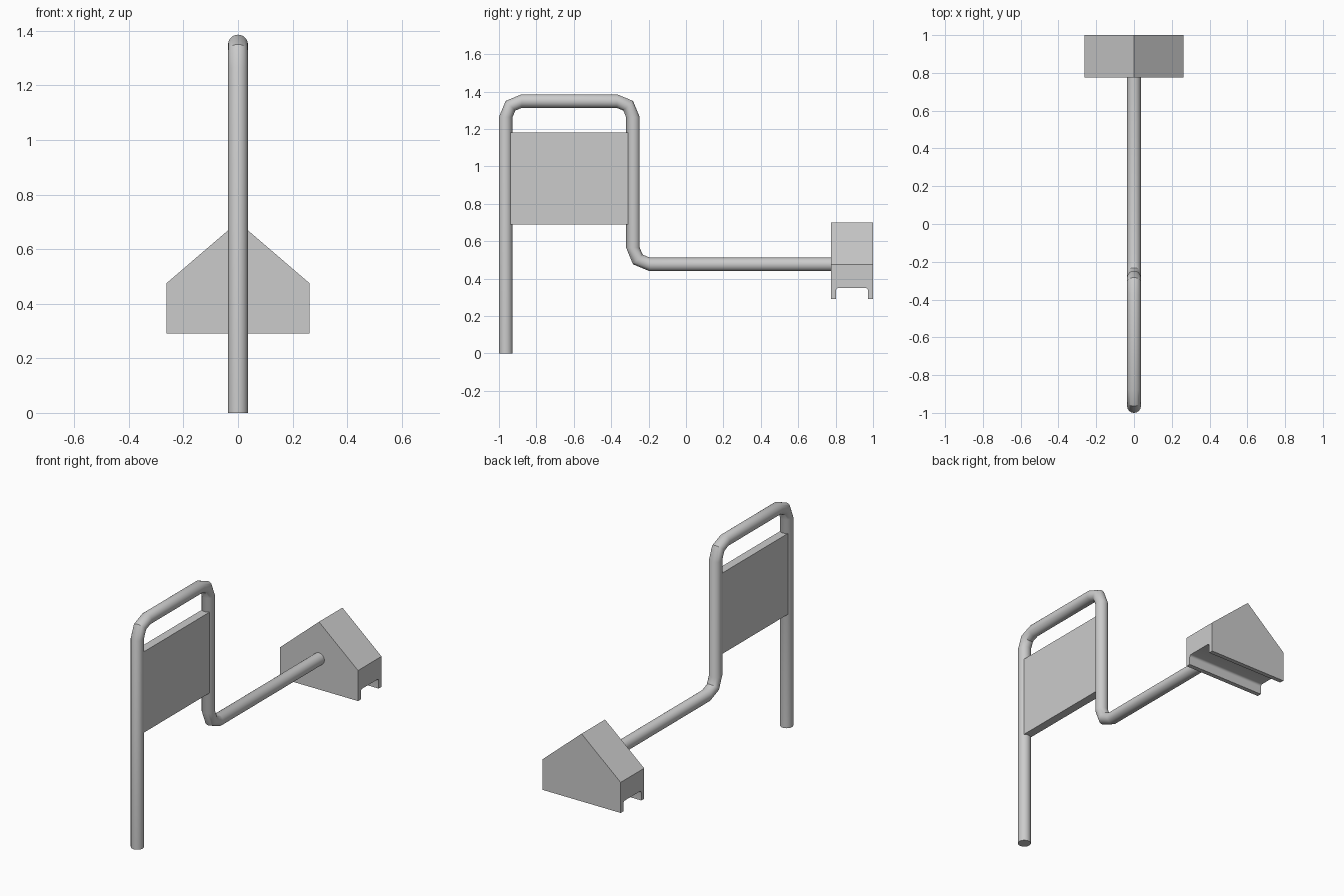
import bpy, bmesh, math
from mathutils import Vector

if "Cube" in bpy.data.objects:
    bpy.data.objects.remove(bpy.data.objects["Cube"])

R = 0.0365     # pipe radius
SIDES = 24


def add_object(name, bm):
    bmesh.ops.recalc_face_normals(bm, faces=bm.faces)
    mesh = bpy.data.meshes.new(name)
    bm.to_mesh(mesh)
    bm.free()
    obj = bpy.data.objects.new(name, mesh)
    bpy.context.collection.objects.link(obj)
    return obj


def activate(obj):
    bpy.ops.object.select_all(action='DESELECT')
    obj.select_set(True)
    bpy.context.view_layer.objects.active = obj


def extrude_profile(name, points, vector):
    bm = bmesh.new()
    face = bm.faces.new([bm.verts.new(p) for p in points])
    geom = bmesh.ops.extrude_face_region(bm, geom=[face])["geom"]
    moved = [g for g in geom if isinstance(g, bmesh.types.BMVert)]
    bmesh.ops.translate(bm, verts=moved, vec=vector)
    return add_object(name, bm)


# Bent pipe: stations of (y, z, heading angle), two segments per bend
def bend(cy, cz, radius, start, turn):
    out = []
    for i in range(3):
        h = start + turn * 45 * i
        a = math.radians(h + (90 if turn < 0 else -90))
        out.append((cy + radius * math.cos(a), cz + radius * math.sin(a), h))
    return out


stations = [(-0.9635, 0, 90)]
stations += bend(-0.8785, 1.264, 0.085, 90, -1)
stations += bend(-0.369, 1.264, 0.085, 0, -1)
stations += bend(-0.194, 0.566, 0.09, -90, 1)
stations += [(0.79, 0.476, 0)]

bm = bmesh.new()
rings = []
for y, z, heading in stations:
    h = math.radians(heading)
    side = Vector((0, -math.sin(h), math.cos(h)))
    ring = []
    for k in range(SIDES):
        a = 2 * math.pi * k / SIDES
        p = Vector((R * math.cos(a), y, z)) + side * R * math.sin(a)
        ring.append(bm.verts.new(p))
    rings.append(ring)
for lower, upper in zip(rings, rings[1:]):
    for k in range(SIDES):
        n = (k + 1) % SIDES
        bm.faces.new((lower[k], lower[n], upper[n], upper[k]))
bm.faces.new(rings[0])
bm.faces.new(rings[-1])
pipe = add_object("bent_pipe", bm)
activate(pipe)
bpy.ops.object.shade_smooth_by_angle(angle=math.radians(35))

# Flat panel between the two uprights
T = 0.026
extrude_profile("panel",
                [(-T, -0.945, 0.69), (T, -0.945, 0.69), (T, -0.302, 0.69), (-T, -0.302, 0.69)],
                (0, 0, 0.49))

# House-shaped block at the end of the arm
outline = [(-0.262, 0.29), (0.262, 0.29), (0.262, 0.475), (0, 0.70), (-0.262, 0.475)]
block = extrude_profile("gabled_block", [(x, 0.775, z) for x, z in outline], (0, 0.225, 0))

# Slot with rounded upper corners along the underside
y0, y1, top, r = 0.802, 0.973, 0.35, 0.014
slot = [(y0, 0.2), (y1, 0.2)]
for cy, start in ((y1 - r, 0), (y0 + r, 90)):
    for i in range(5):
        a = math.radians(start + 22.5 * i)
        slot.append((cy + r * math.cos(a), top - r + r * math.sin(a)))
cutter = extrude_profile("slot_cutter", [(-0.4, y, z) for y, z in slot], (0.8, 0, 0))
cutter.hide_render = True

cut = block.modifiers.new("slot", 'BOOLEAN')
cut.operation = 'DIFFERENCE'
cut.solver = 'EXACT'
cut.object = cutter
activate(block)
bpy.ops.object.modifier_apply(modifier=cut.name)
bpy.data.objects.remove(cutter)
bpy.ops.object.shade_smooth_by_angle(angle=math.radians(30))
